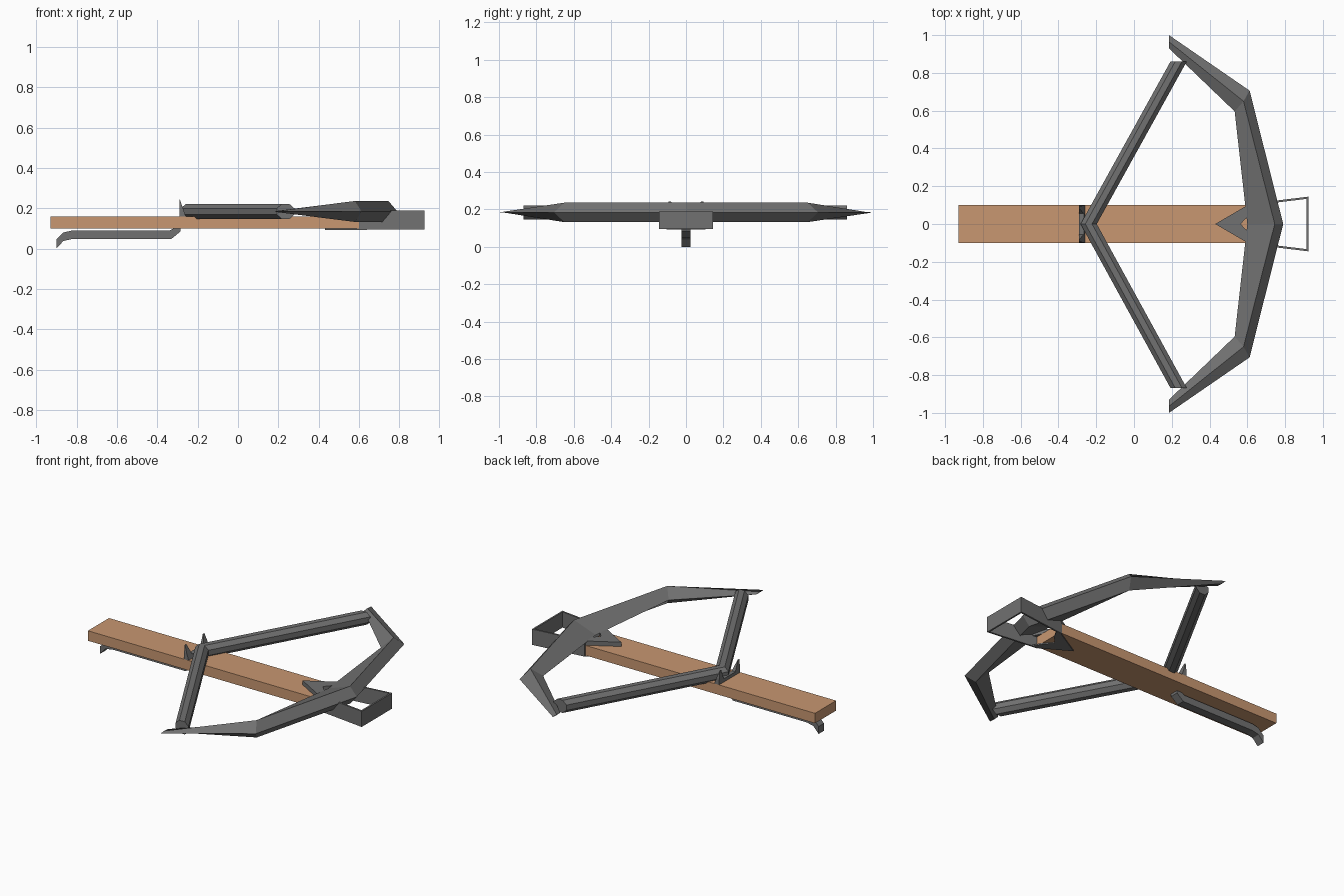
import bpy, bmesh, math

if "Cube" in bpy.data.objects:
    bpy.data.objects.remove(bpy.data.objects["Cube"])


def material(name, rgb):
    m = bpy.data.materials.new(name)
    m.diffuse_color = (*rgb, 1)
    m.use_nodes = True
    m.node_tree.nodes["Principled BSDF"].inputs["Base Color"].default_value = m.diffuse_color
    return m


WOOD = material("tan wood", (0.58, 0.31, 0.165))
STEEL = material("grey steel", (0.165, 0.165, 0.165))


def loft(name, sections, mat):
    """Join equal-sided rings of points into a capped solid."""
    bm = bmesh.new()
    rings = [[bm.verts.new(p) for p in s] for s in sections]
    n = len(rings[0])
    for a, b in zip(rings, rings[1:]):
        for i in range(n):
            j = (i + 1) % n
            bm.faces.new((a[i], a[j], b[j], b[i]))
    bm.faces.new(rings[0][::-1])
    bm.faces.new(rings[-1])
    bmesh.ops.recalc_face_normals(bm, faces=bm.faces)
    me = bpy.data.meshes.new(name)
    bm.to_mesh(me)
    bm.free()
    me.materials.append(mat)
    ob = bpy.data.objects.new(name, me)
    bpy.context.collection.objects.link(ob)
    return ob


def slab(name, plan, z0, z1, mat):
    """Plan outline raised from z0 to z1."""
    return loft(name, [[(x, y, z) for x, y in plan] for z in (z0, z1)], mat)


# Stock
slab("stock", [(-0.928, -0.1), (0.61, -0.1), (0.61, 0.1), (-0.928, 0.1)], 0.1, 0.16, WOOD)

# Trigger lever under the stock
lever = [(-0.9, 0.0), (-0.865, 0.038), (-0.82, 0.048), (-0.33, 0.048), (-0.285, 0.085),
         (-0.285, 0.102), (-0.315, 0.102), (-0.34, 0.09), (-0.82, 0.09), (-0.865, 0.08), (-0.9, 0.045)]
loft("trigger_lever", [[(x, y, z) for x, z in lever] for y in (-0.025, 0.025)], STEEL)

# String catch: U-shaped plate whose prongs thin towards the top
catch = [(-0.1, 0.15), (0.1, 0.15), (0.098, 0.2), (0.092, 0.243), (0.08, 0.243), (0.055, 0.18),
         (-0.055, 0.18), (-0.08, 0.243), (-0.092, 0.243), (-0.098, 0.2)]
loft("string_catch", [[(-0.29, y, z) for y, z in catch],
                      [(-0.288 + 0.033 * (0.243 - z) / 0.093, y, z) for y, z in catch]], STEEL)

# Bow: diamond section (outer edge, top ridge, inner edge, bottom ridge), mirrored
ZB = 0.184
half = [  # outer xy, ridge xy, inner xy, half height
    ((0.79, 0), (0.745, 0), (0.60, 0), 0.052),
    ((0.612, 0.706), (0.58, 0.65), (0.533, 0.596), 0.052),
    ((0.185, 1.0), (0.185, 0.965), (0.185, 0.93), 0.002)]


def diamond(o, r, i, h, s):
    return [(o[0], s * o[1], ZB), (r[0], s * r[1], ZB + h),
            (i[0], s * i[1], ZB), (r[0], s * r[1], ZB - h)]


loft("bow", [diamond(*q, -1) for q in half[::-1]] + [diamond(*q, 1) for q in half[1:]], STEEL)


# Drawn string: two mitred eight-sided rods
def octagon(x, y):
    return [(x + 0.043 * math.cos(math.tau * (k + 0.5) / 8) / math.cos(math.pi / 8), y,
             ZB + 0.038 * math.sin(math.tau * (k + 0.5) / 8) / math.cos(math.pi / 8))
            for k in range(8)]


loft("string", [octagon(0.236, -0.868), octagon(-0.24, 0), octagon(0.236, 0.86)], STEEL)

# Chevron brackets above and below the stock nose
chevron = [(0.43, 0), (0.61, -0.105), (0.64, -0.105), (0.61, -0.05), (0.565, 0),
           (0.61, 0.05), (0.64, 0.105), (0.61, 0.105)]
slab("upper_bracket", chevron, 0.158, 0.186, STEEL)
slab("lower_bracket", chevron, 0.093, 0.101, STEEL)

# Stirrup: thin strap bent around the front
outer = [(0.6, -0.105), (0.924, -0.145), (0.924, 0.145), (0.6, 0.105)]
inner = [(0.6, -0.095), (0.914, -0.133), (0.914, 0.133), (0.6, 0.095)]
loft("stirrup", [[(*o, 0.094), (*i, 0.094), (*i, 0.188), (*o, 0.188)]
                 for o, i in zip(outer, inner)], STEEL)
